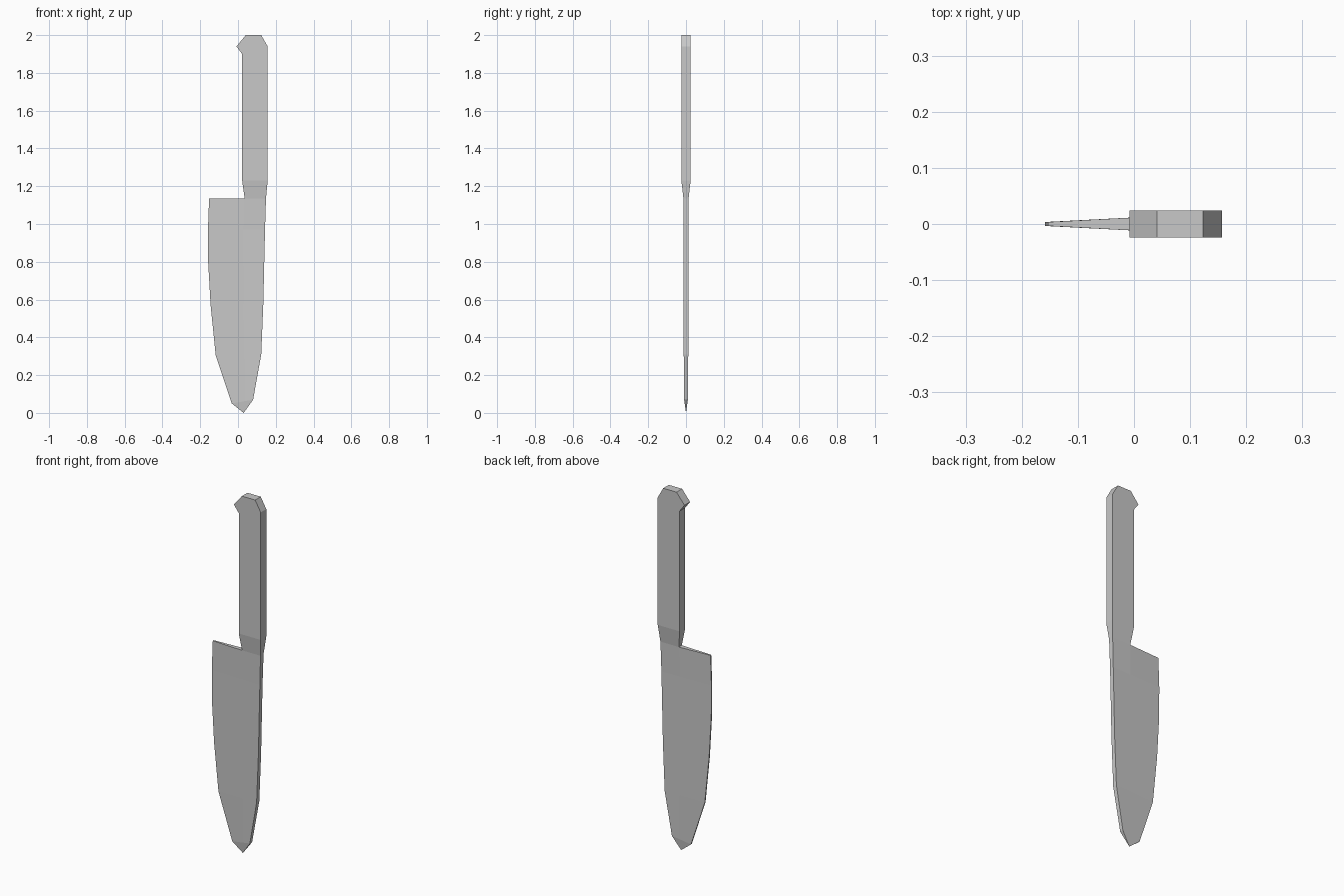
import bpy, bmesh

cube = bpy.data.objects.get("Cube")
if cube:
    bpy.data.objects.remove(cube, do_unlink=True)

steel = bpy.data.materials.new("plain grey")
steel.use_nodes = True
grey = (0.58, 0.58, 0.58, 1)
steel.diffuse_color = grey
steel.node_tree.nodes["Principled BSDF"].inputs["Base Color"].default_value = grey

# Blade sections from tip to heel: cutting edge (x, z), spine (x, z), spine half thickness
BLADE = [
    ((0.03, 0.0), (0.03, 0.0), 0.0),
    ((-0.033, 0.05), (0.08, 0.07), 0.01),
    ((-0.118, 0.305), (0.123, 0.31), 0.012),
    ((-0.145, 0.57), (0.134, 0.58), 0.012),
    ((-0.158, 0.80), (0.139, 0.80), 0.012),
    ((-0.159, 0.97), (0.143, 0.97), 0.012),
    ((-0.153, 1.135), (0.148, 1.135), 0.0135),
]
# Handle sections above the neck: inner side x, outer side x, z
HANDLE = [(0.022, 0.157, 1.23), (0.022, 0.157, 1.90), (-0.008, 0.157, 1.94), (0.041, 0.123, 2.0)]
EDGE_HALF = 0.0035
HANDLE_HALF = 0.0245
NECK = 0.625  # where the neck meets the heel, as a fraction of blade width


def lerp(a, b, t):
    return a + (b - a) * t


# Each row holds (x, z, half thickness) for the edge, neck line and spine
rows = []
for (ex, ez), (sx, sz), half in BLADE:
    edge_half = min(EDGE_HALF, half)
    heel = ez > 1.1
    mid_half = half if heel else lerp(edge_half, half, NECK)
    rows.append([(ex, ez, edge_half),
                 (lerp(ex, sx, NECK), lerp(ez, sz, NECK), mid_half),
                 (sx, sz, half)])
for inner, outer, z in HANDLE:
    rows.append([None, (inner, z, HANDLE_HALF), (outer, z, HANDLE_HALF)])

bm = bmesh.new()


def make_side(sign):
    """Lay the sections out as vertices and skin one side."""
    grid = [[bm.verts.new((p[0], sign * p[2], p[1])) if p else None for p in row] for row in rows]
    faces = []
    for low, high in zip(grid, grid[1:]):
        for i in range(2):
            quad = [low[i], low[i + 1], high[i + 1], high[i]]
            if all(quad):
                faces.append(bm.faces.new(quad))
    return [v for row in grid for v in row if v], faces


front, front_faces = make_side(-1)
back, _ = make_side(1)
partner = dict(zip(front, back))

# Close the rim: edge, heel, spine and pommel
rim = {e for f in front_faces for e in f.edges if len(e.link_faces) == 1}
for e in rim:
    a, b = e.verts
    bm.faces.new((a, b, partner[b], partner[a]))

bmesh.ops.remove_doubles(bm, verts=bm.verts, dist=0.0001)
bmesh.ops.recalc_face_normals(bm, faces=bm.faces)

mesh = bpy.data.meshes.new("knife")
bm.to_mesh(mesh)
bm.free()
mesh.materials.append(steel)
knife = bpy.data.objects.new("knife", mesh)
bpy.context.collection.objects.link(knife)
